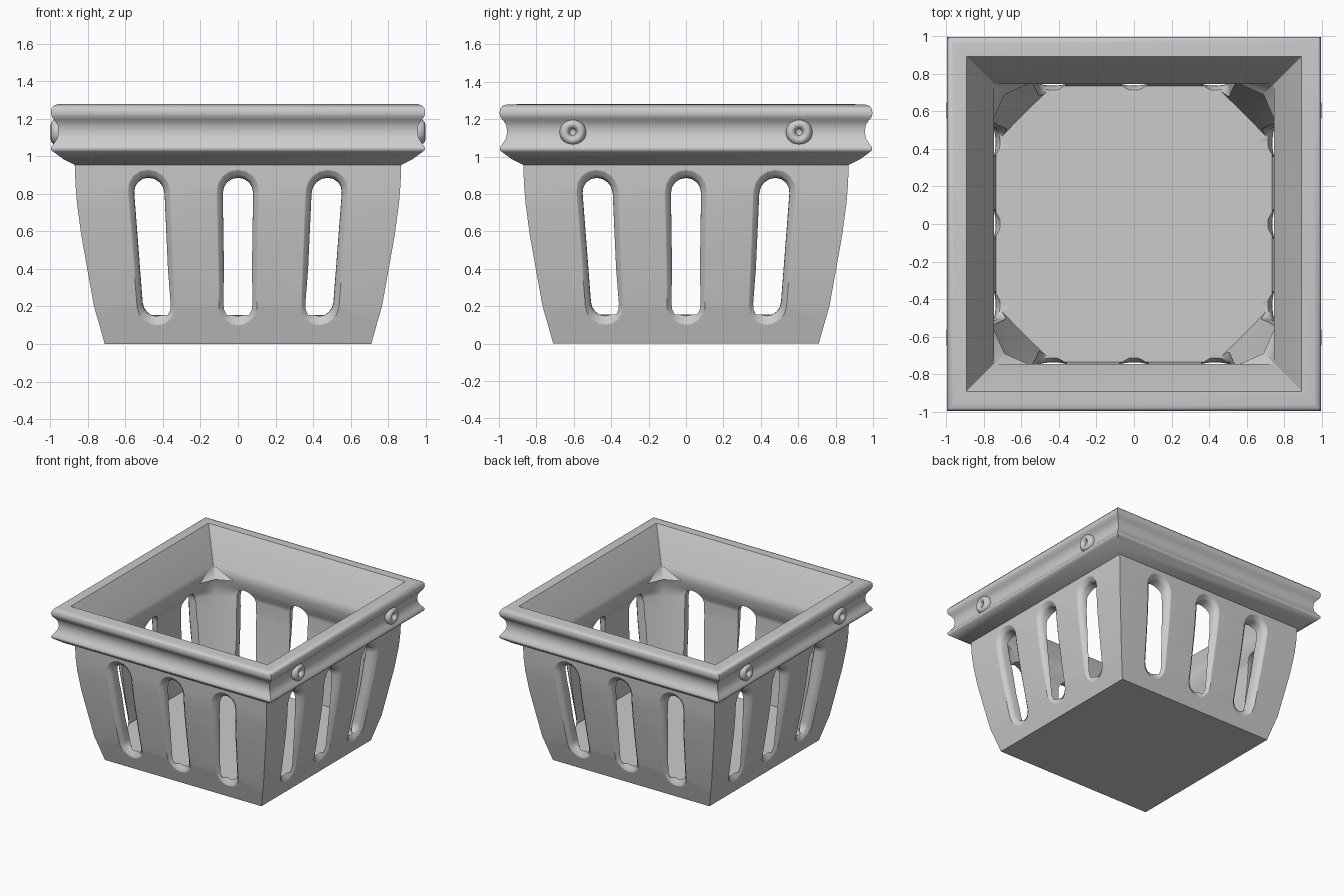
import bpy, bmesh
from math import sin, cos, pi

if "Cube" in bpy.data.objects:
    bpy.data.objects.remove(bpy.data.objects["Cube"])


def loft(name, rings, smooth=None):
    """Closed solid through equal-length rings of points."""
    bm = bmesh.new()
    rows = [[bm.verts.new(p) for p in r] for r in rings]
    n = len(rows[0])
    for a, b in zip(rows, rows[1:]):
        for i in range(n):
            j = (i + 1) % n
            bm.faces.new((a[i], a[j], b[j], b[i]))
    bm.faces.new(rows[0][::-1])
    bm.faces.new(rows[-1])
    bmesh.ops.recalc_face_normals(bm, faces=bm.faces)
    me = bpy.data.meshes.new(name)
    bm.to_mesh(me)
    bm.free()
    ob = bpy.data.objects.new(name, me)
    bpy.context.collection.objects.link(ob)
    if smooth:
        shade(ob, smooth)
    return ob


def shade(ob, angle):
    bpy.ops.object.select_all(action='DESELECT')
    bpy.context.view_layer.objects.active = ob
    ob.select_set(True)
    bpy.ops.object.shade_smooth_by_angle(angle=angle)


def cut(ob, cutter):
    m = ob.modifiers.new("cut", 'BOOLEAN')
    m.operation, m.solver, m.object = 'DIFFERENCE', 'EXACT', cutter
    bpy.context.view_layer.objects.active = ob
    bpy.ops.object.modifier_apply(modifier=m.name)
    bpy.data.objects.remove(cutter)


def square(h, z):
    return [(-h, -h, z), (h, -h, z), (h, h, z), (-h, h, z)]


def rounded(h, c, m, z):
    """Square whose corners are cut back by c, with a middle point at m."""
    k, d = h - c, h - m
    corner = [(h, k), (d, d), (k, h)]
    pts = []
    for _ in range(4):
        pts += corner
        corner = [(-y, x) for x, y in corner]
    return [(x, y, z) for x, y in pts]


# Outer wall and grooved rim: half width, height
wall = [(.71, 0), (.738, .1), (.767, .2), (.803, .4), (.835, .58),
        (.858, .75), (.866, .85), (.87, .955)]
rim = [(.93, .985), (.985, 1.025), (.995, 1.035), (.995, 1.05), (.98, 1.07),
       (.963, 1.095), (.956, 1.13), (.96, 1.165), (.975, 1.19), (.992, 1.21),
       (.997, 1.23), (.994, 1.255), (.982, 1.27), (.96, 1.278), (.9, 1.28)]
body = loft("basket_body", [square(h, z) for h, z in wall + rim])


def wall_half(z):
    for (h0, z0), (h1, z1) in zip(wall, wall[1:]):
        if z <= z1:
            return h0 + (h1 - h0) * (z - z0) / (z1 - z0)
    return wall[-1][0]


# Cavity: thin wall, chamfered corners, thicker collar, sloped lip
cut(body, loft("cavity", [rounded(*r) for r in (
    (.735, .3, .148, .155), (.765, .3, .14, .4), (.79, .29, .12, .7),
    (.79, .26, .1, .82), (.765, .2, .065, .885), (.745, .18, .055, .95),
    (.745, .004, .001, 1.03), (.893, .004, .001, 1.28), (.905, .004, .001, 1.3))]))


def slot_ring(side, w, z0, z1, off, fixed=None):
    """Stadium outline following the curved wall, leaning outward."""
    lo, hi = z0 + w * .85, z1 - w
    pts = [(w * cos(pi * i / 8), hi + w * sin(pi * i / 8)) for i in range(9)]
    pts += [(-w, hi + (lo - hi) * i / 6) for i in range(1, 6)]
    pts += [(-w * cos(pi * i / 8), lo - .85 * w * sin(pi * i / 8)) for i in range(9)]
    pts += [(w, lo + (hi - lo) * i / 6) for i in range(1, 6)]
    out = []
    for x, z in pts:
        t = (z - .1) / .83
        y = fixed if fixed else wall_half(z) + off
        out.append((side * (.43 + .05 * t) + x * (.84 + .16 * t), -y, z))
    return out


# Three flared slots per side
for q in range(4):
    for side in (-1, 0, 1):
        rings = [slot_ring(side, .125, .09, .94, 0, .95),
                 slot_ring(side, .125, .09, .94, .006),
                 slot_ring(side, .112, .105, .924, -.006),
                 slot_ring(side, .096, .128, .905, -.019),
                 slot_ring(side, .083, .148, .888, -.038),
                 slot_ring(side, .08, .158, .88, 0, .6)]
        c, s = round(cos(q * pi / 2)), round(sin(q * pi / 2))
        rings = [[(x * c - y * s, x * s + y * c, z) for x, y, z in r] for r in rings]
        cut(body, loft("slot", rings))
shade(body, .8)
normals = body.modifiers.new("even_shading", 'WEIGHTED_NORMAL')
normals.keep_sharp = True

# Dimpled rivets on both side faces of the rim
rivet = [(.07, .935), (.071, .965), (.064, .985), (.052, .996), (.04, .998),
         (.028, .991), (.021, .98), (.017, .968), (.004, .965)]
for sx in (-1, 1):
    for sy in (-1, 1):
        loft("rim_rivet", [[(sx * x, sy * .605 + r * cos(i * pi / 12),
                             1.13 + r * sin(i * pi / 12)) for i in range(24)]
                           for r, x in rivet], .8)
